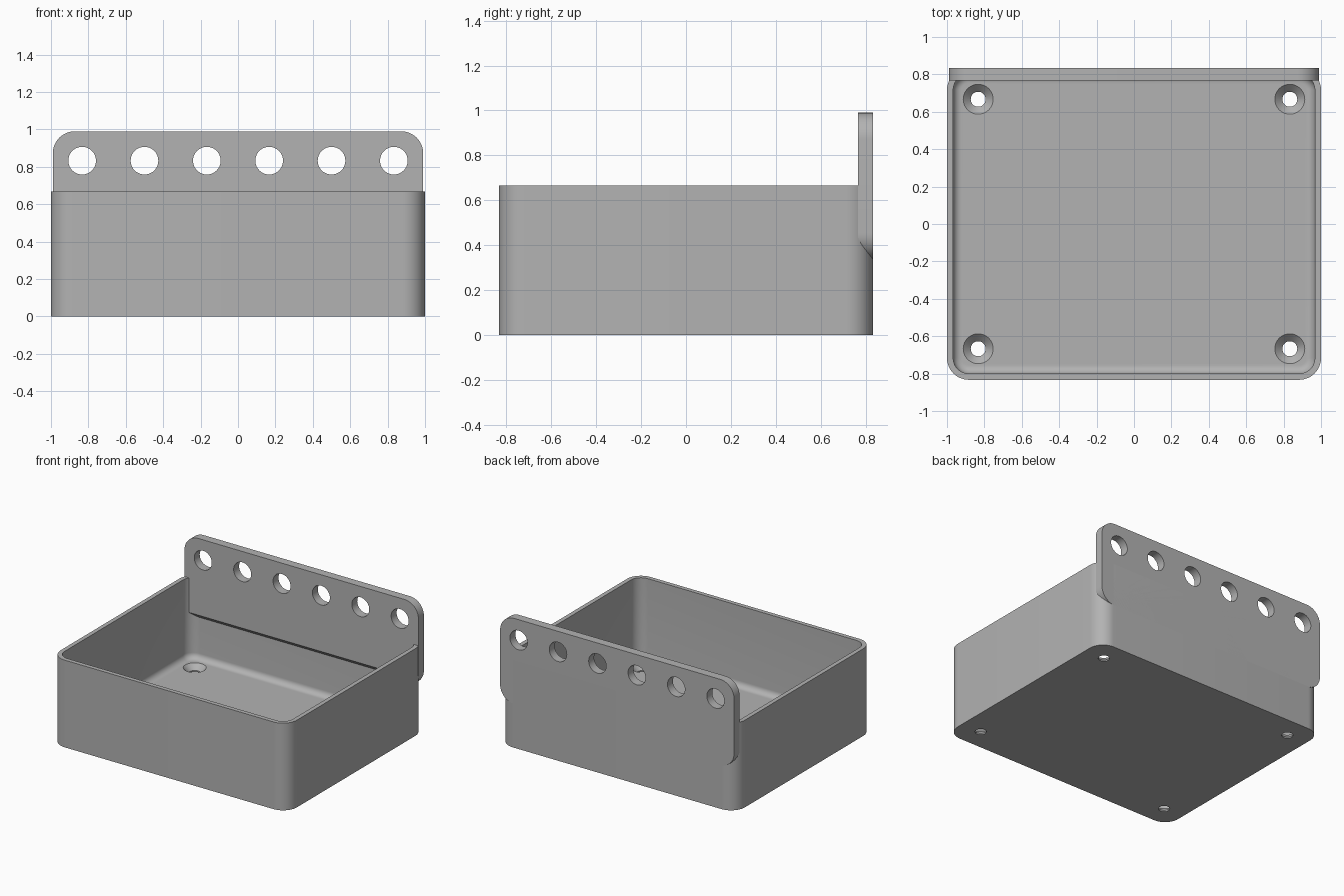
import bpy, bmesh
from math import sin, cos, pi
from mathutils import Vector

if "Cube" in bpy.data.objects:
    bpy.data.objects.remove(bpy.data.objects["Cube"], do_unlink=True)

grey = bpy.data.materials.new("mid_grey")
colour = (0.45, 0.45, 0.45, 1)
grey.diffuse_color = colour
grey.use_nodes = True
grey.node_tree.nodes["Principled BSDF"].inputs["Base Color"].default_value = colour

WIDTH, DEPTH, HEIGHT = 1.0, 0.833, 0.667   # half width, half depth, full height
CORNER, WALL, FLOOR, FILLET = 0.117, 0.033, 0.05, 0.045
PLATE_FRONT, PLATE_LOW, PLATE_TOP, PLATE_HALF = 0.767, 0.335, 0.99, 0.99


def rounded(half_a, half_b, radius, steps=12):
    """Outline of a rounded rectangle, counter-clockwise."""
    points = []
    for q, (sa, sb) in enumerate([(1, 1), (-1, 1), (-1, -1), (1, -1)]):
        for i in range(steps + 1):
            t = (q + i / steps) * pi / 2
            points.append((sa * (half_a - radius) + radius * cos(t),
                           sb * (half_b - radius) + radius * sin(t)))
    return points


def loft(rings):
    """Closed solid skinned through rings of equal length."""
    bm = bmesh.new()
    loops = [[bm.verts.new(p) for p in ring] for ring in rings]
    n = len(loops[0])
    for low, high in zip(loops, loops[1:]):
        for i in range(n):
            j = (i + 1) % n
            bm.faces.new((low[i], low[j], high[j], high[i]))
    bm.faces.new(list(reversed(loops[0])))
    bm.faces.new(loops[-1])
    bmesh.ops.recalc_face_normals(bm, faces=bm.faces)
    return bm


def add_object(name, bm):
    mesh = bpy.data.meshes.new(name)
    bm.to_mesh(mesh)
    bm.free()
    mesh.materials.append(grey)
    obj = bpy.data.objects.new(name, mesh)
    bpy.context.collection.objects.link(obj)
    return obj


def turned(centre, axis, stations, sides=40):
    """Round cutter from (offset, radius) stations along y or z."""
    rings = []
    for offset, radius in stations:
        ring = []
        for i in range(sides):
            a, b = radius * cos(2 * pi * i / sides), radius * sin(2 * pi * i / sides)
            ring.append(Vector(centre) + Vector((a, b, offset) if axis == "z" else (a, offset, b)))
        rings.append(ring)
    return add_object("hole_cutter", loft(rings))


def finish(obj, cutters):
    """Cut the holes, then smooth the curved faces."""
    bpy.ops.object.select_all(action="DESELECT")
    bpy.context.view_layer.objects.active = obj
    obj.select_set(True)
    for cutter in cutters:
        mod = obj.modifiers.new("hole", "BOOLEAN")
        mod.operation, mod.solver, mod.object = "DIFFERENCE", "EXACT", cutter
        bpy.ops.object.modifier_apply(modifier=mod.name)
        bpy.data.objects.remove(cutter, do_unlink=True)
    bpy.ops.object.shade_smooth_by_angle(angle=pi / 6)


# Open tray with a filleted floor
def tray_ring(inset, z):
    return [(x, y, z) for x, y in rounded(WIDTH - inset, DEPTH - inset, CORNER - inset)]


rings = [tray_ring(0, 0), tray_ring(0, HEIGHT), tray_ring(WALL, HEIGHT)]
for i in range(9):
    t = i / 8 * pi / 2
    rings.append(tray_ring(WALL + FILLET * (1 - cos(t)), FLOOR + FILLET * (1 - sin(t))))
tray = add_object("tray", loft(rings))

# Countersunk screw holes in the floor
screws = [turned((sx * 0.833, sy * 0.667, 0), "z",
                 [(-0.1, 0.04), (0.01, 0.04), (FLOOR, 0.08), (FLOOR + 0.02, 0.08)])
          for sx in (-1, 1) for sy in (-1, 1)]
finish(tray, screws)

# Upright back plate with a sloping underside
middle = (PLATE_LOW + PLATE_TOP) / 2
outline = rounded(PLATE_HALF, (PLATE_TOP - PLATE_LOW) / 2, CORNER)
bm = loft([[(x, y, z + middle) for x, z in outline] for y in (PLATE_FRONT, DEPTH)])
cut = bmesh.ops.bisect_plane(bm, geom=bm.verts[:] + bm.edges[:] + bm.faces[:],
                             plane_co=(0, DEPTH, PLATE_LOW + 0.002),
                             plane_no=(0, -1, -1), clear_outer=True)
bmesh.ops.holes_fill(bm, edges=[e for e in bm.edges if e.is_boundary])
bmesh.ops.recalc_face_normals(bm, faces=bm.faces)
plate = add_object("back_plate", bm)

# Row of six round holes
holes = [turned(((i - 2.5) / 3, 0.8, 0.833), "y", [(-0.1, 0.074), (0.1, 0.074)])
         for i in range(6)]
finish(plate, holes)
